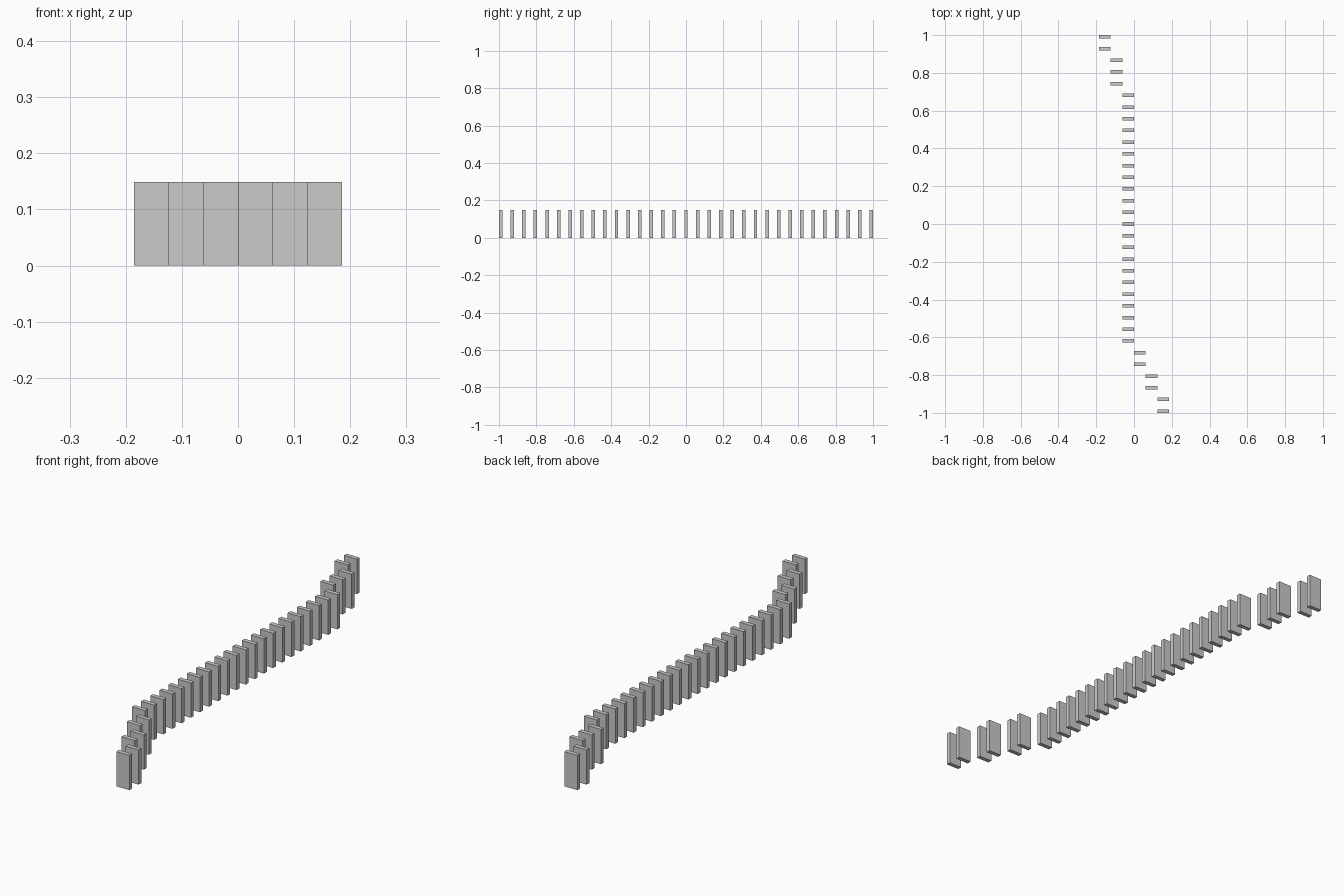
import bpy

if "Cube" in bpy.data.objects:
    bpy.data.objects.remove(bpy.data.objects["Cube"])

W = 2 / 32.3                 # tile width, also the spacing along the row
T, H = 0.3 * W, 2.4 * W      # tile thickness and height

# Shared tile mesh
bpy.ops.mesh.primitive_cube_add(size=1)
proto = bpy.context.object
mesh = proto.data
mesh.name = "tile"
for v in mesh.vertices:
    v.co = (v.co.x * W, v.co.y * T, (v.co.z + 0.5) * H)
bpy.data.objects.remove(proto)

# Runs of tiles from back to front: (count, column in tile widths)
runs = [(2, -2.5), (3, -1.5), (22, -0.5), (2, 0.5), (2, 1.5), (2, 2.5)]
columns = [c for n, c in runs for _ in range(n)]

# Row of standing tiles
for i, col in enumerate(columns):
    tile = bpy.data.objects.new(f"standing_tile_{i + 1:02d}", mesh)
    tile.location = (col * W, (16 - i) * W, 0)
    bpy.context.collection.objects.link(tile)
